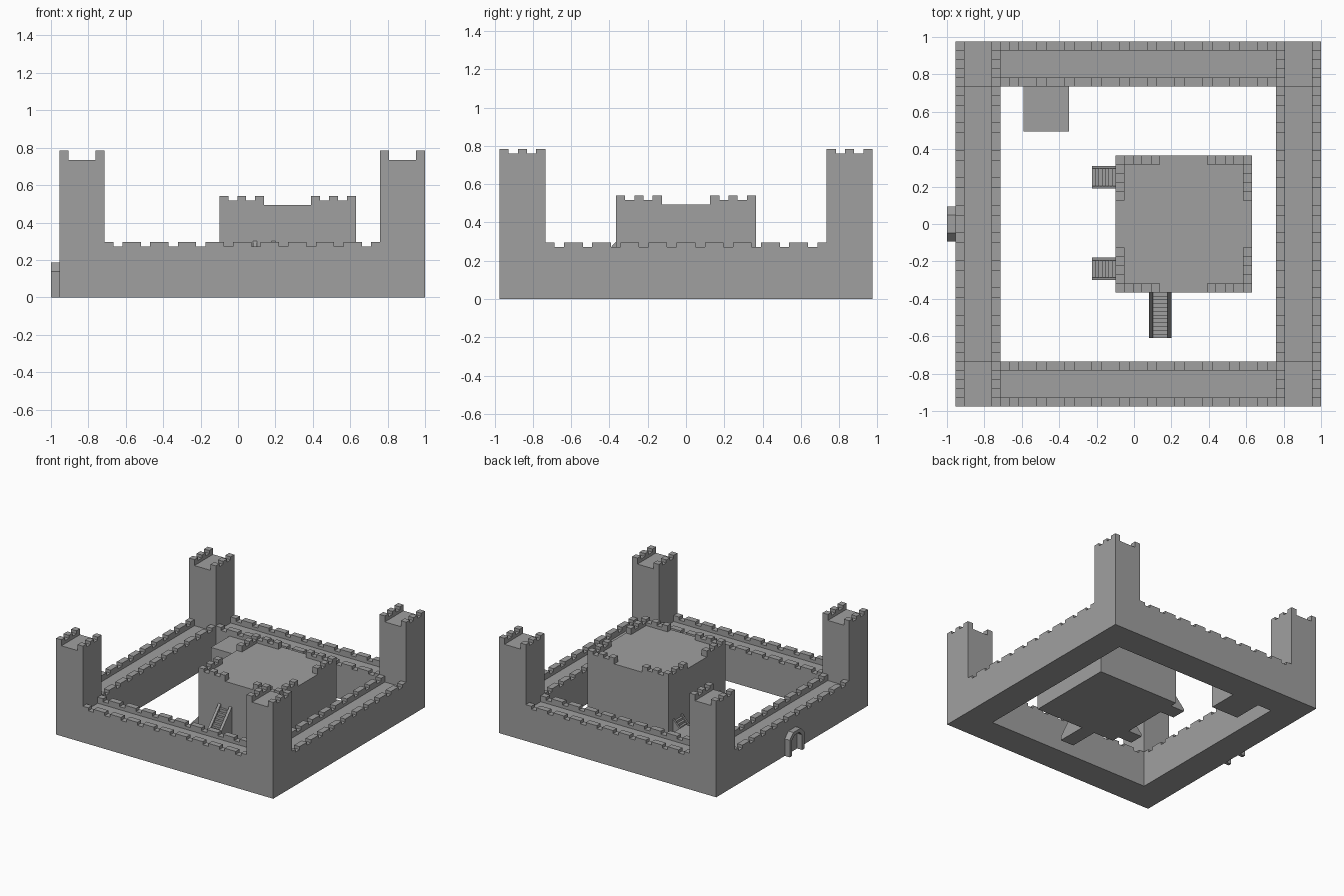
import bpy, bmesh
from mathutils import Vector

if "Cube" in bpy.data.objects:
    bpy.data.objects.remove(bpy.data.objects["Cube"])

stone = bpy.data.materials.new("grey_stone")
stone.diffuse_color = (0.35, 0.35, 0.35, 1)
stone.use_nodes = True
stone.node_tree.nodes["Principled BSDF"].inputs["Base Color"].default_value = stone.diffuse_color

X0, X1, Y1 = -0.955, 1.0, 0.975      # outer limits of the castle
W = 0.24                             # wall and tower thickness
T = 0.048                            # parapet thickness
STEP = 0.0245                        # parapet course height


def finish(name, bm):
    bmesh.ops.recalc_face_normals(bm, faces=bm.faces)
    mesh = bpy.data.meshes.new(name)
    bm.to_mesh(mesh)
    bm.free()
    mesh.materials.append(stone)
    ob = bpy.data.objects.new(name, mesh)
    bpy.context.collection.objects.link(ob)
    return ob


def box(bm, x0, x1, y0, y1, z0, z1):
    vs = bmesh.ops.create_cube(bm, size=1)["verts"]
    for v in vs:
        v.co = Vector(((x0 + x1) / 2 + v.co.x * (x1 - x0),
                       (y0 + y1) / 2 + v.co.y * (y1 - y0),
                       (z0 + z1) / 2 + v.co.z * (z1 - z0)))


def prism(bm, points, offset):
    face = bm.faces.new([bm.verts.new(p) for p in points])
    ext = bmesh.ops.extrude_face_region(bm, geom=[face])["geom"]
    bmesh.ops.translate(bm, vec=offset,
                        verts=[g for g in ext if isinstance(g, bmesh.types.BMVert)])


def parapet(bm, axis, a, b, c, z, pattern):
    """Crenellated strip from a to b along an axis; '1' is raised, '0' is a gap."""
    u = (b - a) / len(pattern)
    # profile of the whole strip, so the stone stays in one piece
    prof = [(a, z), ]
    for i, ch in enumerate(pattern):
        h = z + STEP * (1 + int(ch))
        for t in (a + i * u, a + (i + 1) * u):
            if prof[-1] != (t, h):
                prof.append((t, h))
    prof.append((b, z))
    if axis == "x":
        prism(bm, [(t, c, h) for t, h in prof], (0, T, 0))
    else:
        prism(bm, [(c, t, h) for t, h in prof], (T, 0, 0))


LONG = "1" + "011" * 9 + "01"
SHORT = "10101"
FLOOR = 0.246
xa, xb, yi = X0 + W, X1 - W, Y1 - W

# curtain walls with a parapet on both edges
for name, x in (("left_wall", X0), ("right_wall", X1 - W)):
    bm = bmesh.new()
    box(bm, x, x + W, -Y1, Y1, 0, FLOOR)
    for c in (x, x + W - T):
        parapet(bm, "y", -yi, yi, c, FLOOR, LONG)
    finish(name, bm)
for name, y in (("front_wall", -Y1), ("back_wall", yi)):
    bm = bmesh.new()
    box(bm, xa, xb, y, y + W, 0, FLOOR)
    for c in (y, y + W - T):
        parapet(bm, "x", xa, xb, c, FLOOR, LONG)
    finish(name, bm)

# corner towers, parapets on the left and right edges only
for sx, x in (("left", X0), ("right", xb)):
    for sy, y in (("front", -Y1), ("back", yi)):
        bm = bmesh.new()
        box(bm, x, x + W, y, y + W, FLOOR, 0.735)
        for c in (x, x + W - T):
            parapet(bm, "y", y, y + W, c, 0.735, SHORT)
        finish(f"{sy}_{sx}_tower", bm)

# central keep with a crenellated angle at each corner
KX0, KX1, KY = -0.10, 0.63, 0.366
KH = 0.493
bm = bmesh.new()
box(bm, KX0, KX1, -KY, KY, 0, KH)
for a in (KX0, KX1 - W):
    for c in (-KY, KY - T):
        parapet(bm, "x", a, a + W, c, KH, SHORT)
for a in (-KY, KY - W):
    for c in (KX0, KX1 - T):
        parapet(bm, "y", a, a + W, c, KH, SHORT)
finish("keep", bm)

# small building against the back wall
bm = bmesh.new()
box(bm, -0.59, -0.347, 0.494, yi, 0, FLOOR)
finish("courtyard_building", bm)


def stairs(name, foot, direction, side, run, rise, width, n, rail, rail_h):
    """Solid steps climbing along direction, with a sloped rail on each side."""
    foot, d, s = Vector(foot), Vector(direction), Vector(side)
    up = Vector((0, 0, 1))
    prof = [(0, 0)]
    for i in range(n):
        prof += [(run * i / n, rise * (i + 1) / n), (run * (i + 1) / n, rise * (i + 1) / n)]
    prof.append((run, 0))
    bm = bmesh.new()
    prism(bm, [foot + s * rail + d * t + up * h for t, h in prof], s * (width - 2 * rail))
    rp = [(0, 0), (0, rail_h), (run, rise + rail_h), (run, 0)]
    for o in (0, width - rail):
        prism(bm, [foot + s * o + d * t + up * h for t, h in rp], s * rail)
    finish(name, bm)


stairs("front_stairs", (0.08, -0.61, 0), (0, 1, 0), (1, 0, 0),
       0.244, 0.27, 0.12, 12, 0.022, 0.03)
for name, y in (("side_stairs_back", 0.19), ("side_stairs_front", -0.30)):
    stairs(name, (-0.225, y, 0), (1, 0, 0), (0, 1, 0),
           0.125, 0.135, 0.12, 7, 0.014, 0.02)

# gate surround: chamfered arch frame standing proud of the left wall
def arch(half, top, cut):
    return [(-half, 0), (-half, top - cut), (cut - half, top),
            (half - cut, top), (half, top - cut), (half, 0)]

outer, inner = arch(0.093, 0.185, 0.046), arch(0.066, 0.158, 0.034)
bm = bmesh.new()
prism(bm, [(X0, y, z) for y, z in outer + inner[::-1]], (-0.045, 0, 0))
finish("gate_frame", bm)
